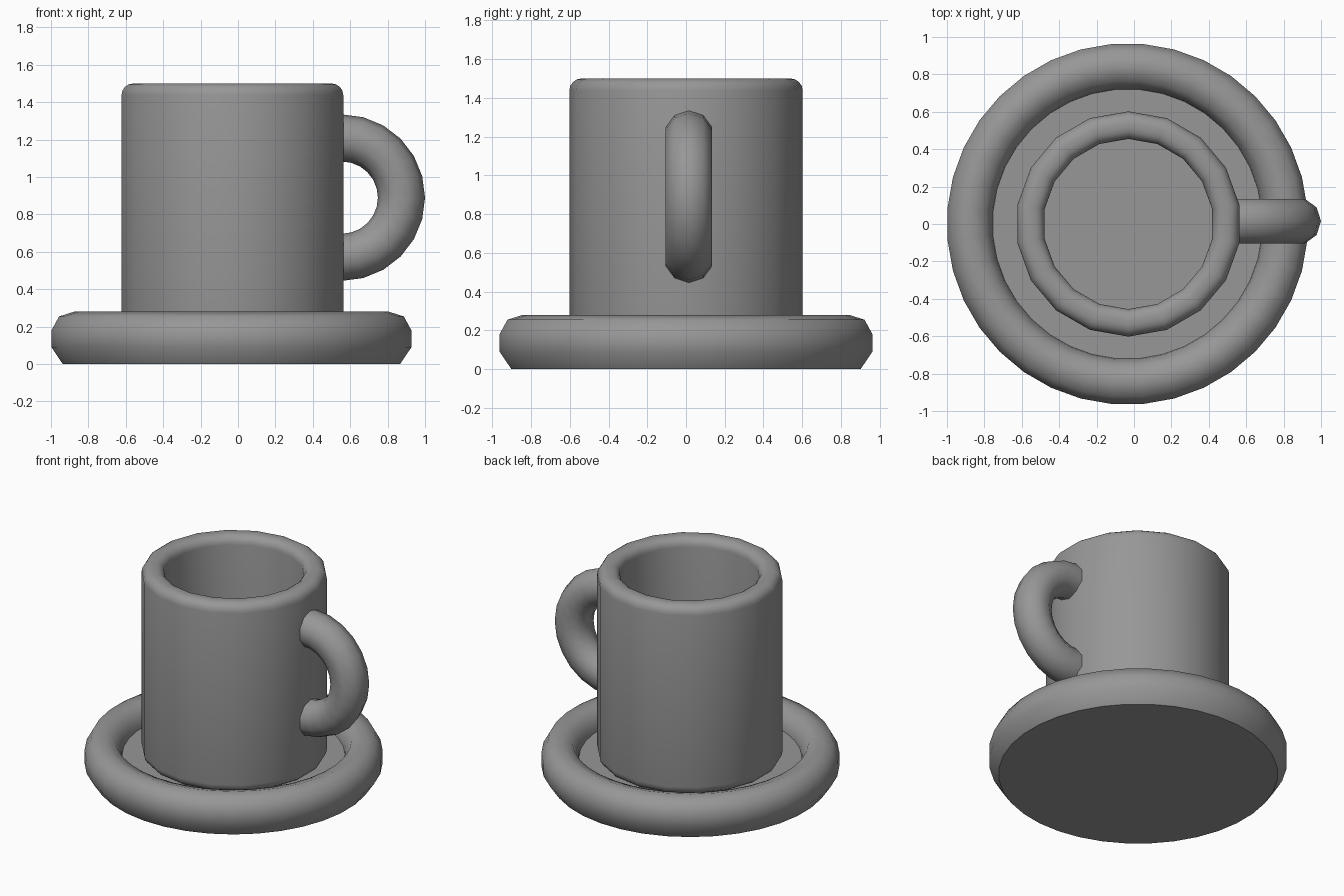
import bpy, bmesh
from math import sin, cos, pi, radians

if "Cube" in bpy.data.objects:
    bpy.data.objects.remove(bpy.data.objects["Cube"])

grey = bpy.data.materials.new("dark_grey")
grey.diffuse_color = (0.31, 0.31, 0.31, 1)
grey.use_nodes = True
grey.node_tree.nodes["Principled BSDF"].inputs["Base Color"].default_value = grey.diffuse_color


def finish(name, bm, angle):
    bmesh.ops.recalc_face_normals(bm, faces=bm.faces)
    me = bpy.data.meshes.new(name)
    bm.to_mesh(me)
    bm.free()
    me.materials.append(grey)
    ob = bpy.data.objects.new(name, me)
    bpy.context.collection.objects.link(ob)
    bpy.ops.object.select_all(action='DESELECT')
    bpy.context.view_layer.objects.active = ob
    ob.select_set(True)
    bpy.ops.object.shade_smooth_by_angle(angle=radians(angle))
    return ob


def skin(bm, rings):
    """Bridge successive vertex rings with quads and cap both ends."""
    m = len(rings[0])
    for a, b in zip(rings, rings[1:]):
        for j in range(m):
            k = (j + 1) % m
            bm.faces.new((a[j], a[k], b[k], b[j]))
    bm.faces.new(rings[0])
    bm.faces.new(rings[-1])


def lathe(name, profile, cx, n, start):
    """Revolve an (r, z) profile around x = cx; first and last rings are capped."""
    bm = bmesh.new()
    angles = [radians(start) + 2 * pi * i / n for i in range(n)]
    skin(bm, [[bm.verts.new((cx + r * cos(a), r * sin(a), z)) for a in angles] for r, z in profile])
    return finish(name, bm, 46)


def corner(r, z, rad, a0, a1, steps=4):
    """Rounded profile corner about (r, z), from angle a0 to a1 in degrees."""
    ts = [radians(a0 + (a1 - a0) * i / steps) for i in range(steps + 1)]
    return [(r + rad * cos(t), z + rad * sin(t)) for t in ts]


# Saucer: flat base, thick rounded rim, recessed plate
lathe("saucer", [(0.905, 0), (0.966, 0.09), (0.966, 0.18), (0.925, 0.255), (0.845, 0.28),
                 (0.765, 0.255), (0.727, 0.18), (0.722, 0.15)], -0.035, 36, 5)

# Cup: thick wall, rounded lip and rounded foot
lathe("cup", corner(0.54, 0.21, 0.062, -90, 0) + corner(0.54, 1.438, 0.062, 0, 90)
      + corner(0.515, 1.44, 0.06, 90, 180) + [(0.455, 0.30)], -0.03, 18, 10)

# Handle: half ring with ten-sided section, ends sunk into the wall
R, r, hx, hy, hz = 0.319, 0.126, 0.555, 0.015, 0.89
STEPS = 12
bm = bmesh.new()
stations = ([(-0.04, pi / 2)] + [(0, pi / 2 - pi * i / STEPS) for i in range(STEPS + 1)]
            + [(-0.04, -pi / 2)])
rings = []
for dx, t in stations:
    ring = []
    for j in range(10):
        a = 2 * pi * j / 10
        d = R + r * cos(a)
        ring.append(bm.verts.new((hx + dx + d * cos(t), hy + r * sin(a), hz + d * sin(t))))
    rings.append(ring)
skin(bm, rings)
finish("handle", bm, 46)
